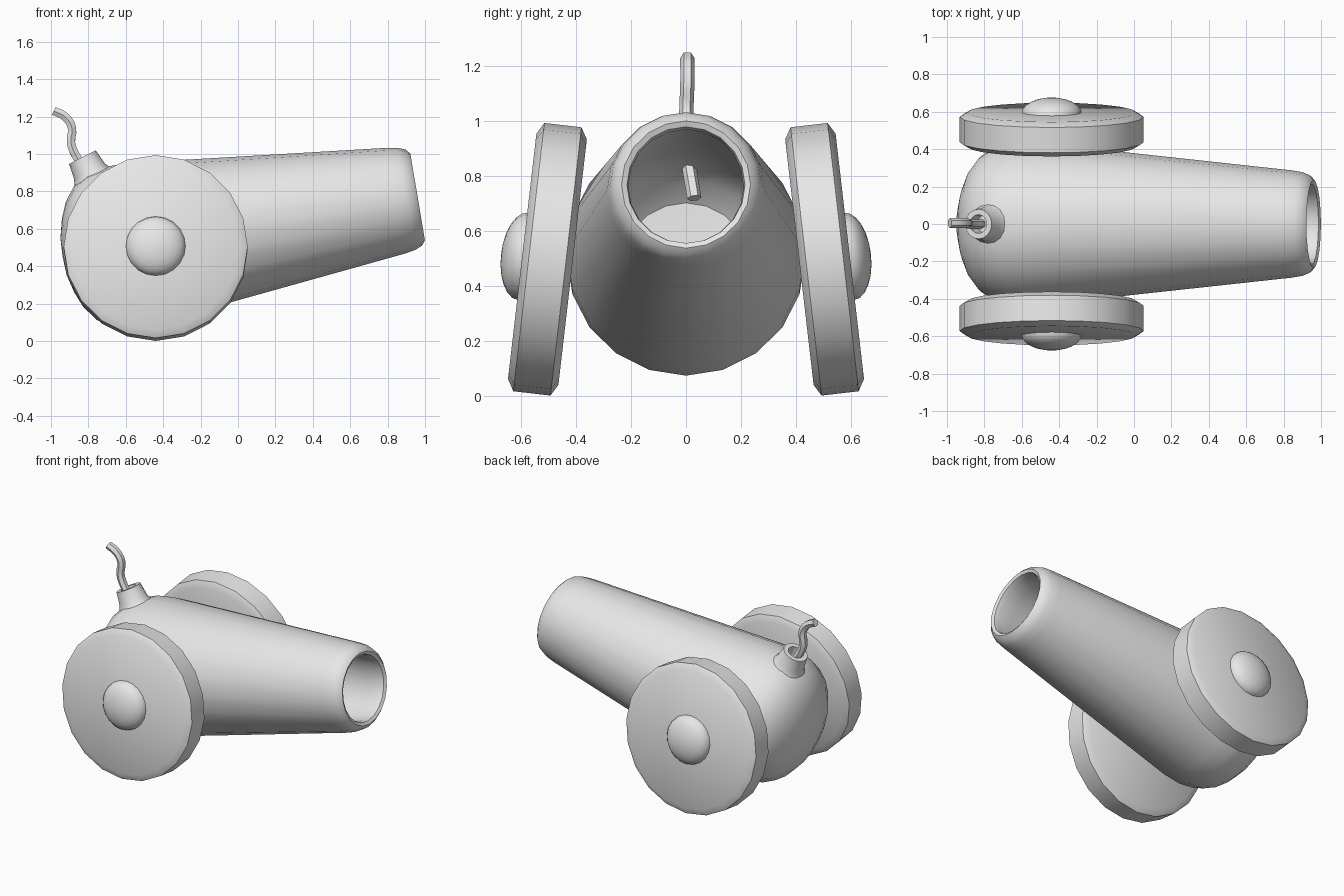
import bpy, bmesh, math
from mathutils import Vector

if "Cube" in bpy.data.objects:
    bpy.data.objects.remove(bpy.data.objects["Cube"])

grey = bpy.data.materials.new("cast_grey")
grey.diffuse_color = (0.8, 0.8, 0.8, 1)
grey.use_nodes = True
grey.node_tree.nodes["Principled BSDF"].inputs["Base Color"].default_value = grey.diffuse_color


def finish(obj, angle):
    obj.data.materials.append(grey)
    bpy.ops.object.select_all(action='DESELECT')
    obj.select_set(True)
    bpy.context.view_layer.objects.active = obj
    bpy.ops.object.shade_smooth_by_angle(angle=math.radians(angle))


def lathe(name, profile, origin, axis, sides, angle=35):
    """Turn a closed (distance along axis, radius) profile around an axis."""
    origin, d = Vector(origin), Vector(axis).normalized()
    up = Vector((0, 0, 1))
    u = (up - d * up.dot(d)).normalized()
    v = d.cross(u)
    bm = bmesh.new()
    rings = []
    for t, r in profile:
        if r == 0:
            rings.append([bm.verts.new(origin + d * t)] * sides)
            continue
        ring = []
        for i in range(sides):
            a = 2 * math.pi * i / sides
            ring.append(bm.verts.new(origin + d * t + r * (u * math.cos(a) + v * math.sin(a))))
        rings.append(ring)
    for a, b in zip(rings, rings[1:]):
        for i in range(sides):
            j = (i + 1) % sides
            quad = list(dict.fromkeys((a[i], a[j], b[j], b[i])))
            if len(quad) > 2:
                bm.faces.new(quad)
    bmesh.ops.recalc_face_normals(bm, faces=bm.faces)
    mesh = bpy.data.meshes.new(name)
    bm.to_mesh(mesh)
    bm.free()
    obj = bpy.data.objects.new(name, mesh)
    bpy.context.collection.objects.link(obj)
    finish(obj, angle)
    return obj


# Hollow barrel: domed breech, long taper, rounded muzzle, then the bore
lathe("barrel", [
    (-0.505, 0), (-0.50, 0.10), (-0.475, 0.20), (-0.44, 0.285), (-0.38, 0.365),
    (-0.30, 0.415), (-0.20, 0.435), (-0.08, 0.435), (1.30, 0.287), (1.36, 0.277),
    (1.40, 0.26), (1.42, 0.235), (1.41, 0.215), (1.38, 0.21), (1.28, 0.222),
    (-0.10, 0.37), (-0.25, 0.36), (-0.35, 0.31), (-0.42, 0.24), (-0.44, 0)],
    (-0.44, 0, 0.535), (0.986, 0, 0.165), 20)

# Leaning wheels with bevelled rims and domed hubs
for side, label in ((-1, "front"), (1, "back")):
    centre, axle = (-0.44, side * 0.505, 0.497), (0, side * 0.9934, 0.115)
    lathe(label + "_wheel", [
        (-0.0925, 0), (-0.0925, 0.45), (-0.068, 0.492), (0.068, 0.492),
        (0.0925, 0.45), (0.0925, 0)], centre, axle, 20, 40)
    dome = [(0.09 + 0.08 * math.sin(a), 0.16 * math.cos(a))
            for a in (math.pi / 2 * i / 6 for i in range(6))]
    lathe(label + "_hub", [(0.08, 0), (0.08, 0.16)] + dome + [(0.17, 0)],
          centre, axle, 20, 40)

# Flared collar around the touch hole
lathe("fuse_collar", [
    (-0.14, 0), (-0.14, 0.12), (-0.11, 0.104), (-0.085, 0.092), (0, 0.08),
    (0, 0.05), (-0.07, 0.045), (-0.07, 0)],
    (-0.832, 0, 0.983), (-0.45, 0, 0.89), 16)

# Wavy fuse running through the collar into the chamber
curve = bpy.data.curves.new("fuse", 'CURVE')
curve.dimensions = '3D'
curve.bevel_depth = 0.026
curve.bevel_resolution = 1
curve.resolution_u = 3
curve.use_fill_caps = True
path = [(-0.985, 0.005, 1.23), (-0.925, 0.005, 1.20), (-0.888, 0.005, 1.14),
        (-0.893, 0.002, 1.06), (-0.866, 0, 0.99), (-0.82, 0, 0.92), (-0.73, 0.03, 0.72)]
spline = curve.splines.new('BEZIER')
spline.bezier_points.add(len(path) - 1)
for point, co in zip(spline.bezier_points, path):
    point.co = co
    point.handle_left_type = point.handle_right_type = 'AUTO'
fuse = bpy.data.objects.new("fuse", curve)
bpy.context.collection.objects.link(fuse)
bpy.ops.object.select_all(action='DESELECT')
fuse.select_set(True)
bpy.context.view_layer.objects.active = fuse
bpy.ops.object.convert(target='MESH')
finish(bpy.context.view_layer.objects.active, 50)
